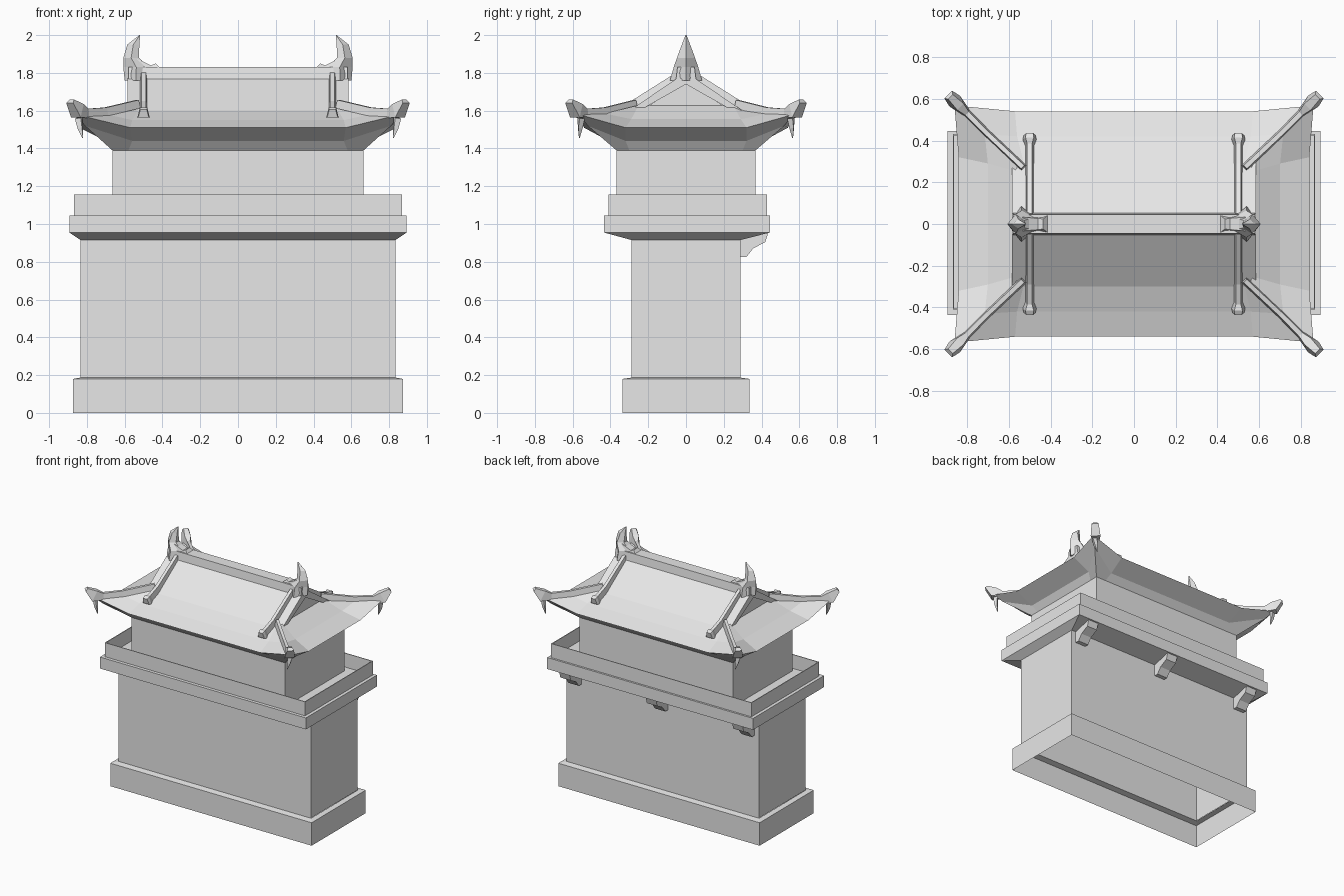
import bpy
import bmesh
from mathutils import Vector

cube = bpy.data.objects.get("Cube")
if cube:
    bpy.data.objects.remove(cube, do_unlink=True)

stone = bpy.data.materials.new("grey_stone")
stone.use_nodes = True
GREY = (0.8, 0.8, 0.8, 1)
stone.diffuse_color = GREY
stone.node_tree.nodes["Principled BSDF"].inputs["Base Color"].default_value = GREY


def finish(name, bm, recalc=False):
    if recalc:
        bmesh.ops.recalc_face_normals(bm, faces=bm.faces)
    mesh = bpy.data.meshes.new(name)
    bm.to_mesh(mesh)
    bm.free()
    mesh.materials.append(stone)
    obj = bpy.data.objects.new(name, mesh)
    bpy.context.collection.objects.link(obj)
    return obj


def loft(name, rings, caps=False):
    """Skin a stack of rings; each ring is counter-clockwise from above."""
    bm = bmesh.new()
    rows = [[bm.verts.new(p) for p in ring] for ring in rings]
    n = len(rows[0])
    for a, b in zip(rows, rows[1:]):
        for i in range(n):
            j = (i + 1) % n
            bm.faces.new((a[i], a[j], b[j], b[i]))
    if caps:
        bm.faces.new(rows[0][::-1])
        bm.faces.new(rows[-1])
    return finish(name, bm, caps)


def rect(hx, hy, z, cy=0.0):
    return [(-hx, cy - hy, z), (hx, cy - hy, z), (hx, cy + hy, z), (-hx, cy + hy, z)]


def eave(side, corner, front):
    """Twelve-point ring mirrored from one quadrant."""
    q = [side, corner, front]

    def mir(sx, sy):
        return [(x * sx, y * sy, z) for x, y, z in q]
    return mir(1, 1) + mir(-1, 1)[::-1] + mir(-1, -1) + mir(1, -1)[::-1]


def prism(name, profile, x0, x1):
    """Extrude a (y, z) outline along x."""
    return loft(name, [[(x, y, z) for y, z in profile] for x in (x0, x1)], True)


def sweep(name, path, sx=1, sy=1):
    """Box section along a path of (x, y, z, half width, half height)."""
    pts = [Vector((x * sx, y * sy, z)) for x, y, z, w, h in path]
    rings = []
    for i, (p, s) in enumerate(zip(pts, path)):
        d = pts[min(i + 1, len(pts) - 1)] - pts[max(i - 1, 0)]
        side = Vector((-d.y, d.x, 0)).normalized()
        up = d.cross(side).normalized()
        w, h = side * s[3], up * s[4]
        rings.append([p - w - h, p + w - h, p + w * 0.6 + h, p - w * 0.6 + h])
    return loft(name, rings, True)


# Hollow plinth and lower walls
loft("plinth", [rect(0.873, 0.335, 0), rect(0.873, 0.335, 0.18), rect(0.835, 0.288, 0.187)])
loft("lower_walls", [rect(0.833, 0.288, 0.187), rect(0.833, 0.288, 0.915)])

# Flared cornice and the parapet tray above it
loft("cornice", [rect(0.833, 0.288, 0.915), rect(0.893, 0.44, 0.955, 0.005),
                 rect(0.893, 0.44, 1.045, 0.005), rect(0.868, 0.42, 1.045, 0.01)])
loft("parapet", [rect(0.868, 0.42, 1.045, 0.01), rect(0.868, 0.42, 1.155, 0.01),
                 rect(0.862, 0.414, 1.155, 0.01), rect(0.862, 0.414, 1.046, 0.01),
                 rect(0.665, 0.368, 1.046)])
loft("upper_walls", [rect(0.665, 0.368, 1.046), rect(0.665, 0.368, 1.39)])

# Brackets under the back of the cornice
bracket = [(0.28, 0.825), (0.32, 0.825), (0.355, 0.87), (0.42, 0.905), (0.435, 0.953), (0.28, 0.93)]
for label, x in (("right", -0.75), ("middle", 0), ("left", 0.75)):
    prism("bracket_" + label, bracket, x - 0.045, x + 0.045)

# Lower roof skirt: soffit, sloping fascia, sagging tiles
loft("roof_skirt", [
    eave((0.665, 0.3, 1.39), (0.665, 0.368, 1.39), (0.58, 0.368, 1.39)),
    eave((0.70, 0.32, 1.44), (0.81, 0.52, 1.52), (0.56, 0.41, 1.44)),
    eave((0.84, 0.32, 1.51), (0.86, 0.568, 1.58), (0.57, 0.54, 1.51)),
    eave((0.70, 0.29, 1.555), (0.715, 0.43, 1.585), (0.56, 0.42, 1.55)),
    eave((0.56, 0.25, 1.63), (0.56, 0.295, 1.61), (0.53, 0.30, 1.60))])

# Upper gabled roof with recessed end walls
prism("gable_roof", [(0.3, 1.60), (0.05, 1.77), (-0.05, 1.77), (-0.3, 1.60),
                     (-0.3, 1.57), (0, 1.74), (0.3, 1.57)], -0.585, 0.585)
prism("gable_walls", [(0.3, 1.565), (0, 1.745), (-0.3, 1.565)], -0.565, 0.565)

# Main ridge
prism("main_ridge", [(0.055, 1.75), (0.045, 1.83), (-0.045, 1.83), (-0.055, 1.75)], -0.58, 0.58)

# Ornaments, descending ridges and hip ridges, mirrored to every end
horn = [(0.48, 0.60, 0.085, 1.76), (0.47, 0.607, 0.065, 1.83), (0.525, 0.607, 0.048, 1.88),
        (0.522, 0.586, 0.022, 1.95), (0.518, 0.522, 0.003, 2.0)]
for sx, lr in ((1, "left"), (-1, "right")):
    rings = []
    for inner, outer, hy, z in horn:
        mid = (inner + outer) / 2
        rings.append([(sx * inner, -hy * 0.4, z), (sx * mid, -hy, z), (sx * outer, 0, z),
                      (sx * mid, hy, z), (sx * inner, hy * 0.4, z)])
    loft("ridge_horn_" + lr, rings, True)
    sweep("ridge_snout_" + lr, [(0.54, 0, 1.82, 0.055, 0.055), (0.455, 0, 1.81, 0.045, 0.03),
                                (0.425, 0, 1.84, 0.04, 0.014)], sx)
    for sy, fb in ((1, "back"), (-1, "front")):
        tag = fb + "_" + lr
        sweep("descending_ridge_" + tag,
              [(0.5, 0.04, 1.785, 0.02, 0.02), (0.5, 0.28, 1.632, 0.02, 0.022),
               (0.5, 0.38, 1.595, 0.02, 0.022), (0.5, 0.41, 1.59, 0.033, 0.028),
               (0.5, 0.43, 1.585, 0.028, 0.022)], sx, sy)
        sweep("hip_ridge_" + tag,
              [(0.53, 0.27, 1.635, 0.018, 0.022), (0.70, 0.43, 1.595, 0.018, 0.022),
               (0.80, 0.53, 1.585, 0.02, 0.025), (0.845, 0.575, 1.60, 0.036, 0.04),
               (0.885, 0.615, 1.65, 0.026, 0.012)], sx, sy)
        sweep("corner_hook_" + tag,
              [(0.842, 0.558, 1.56, 0.016, 0.016), (0.835, 0.562, 1.51, 0.012, 0.012),
               (0.822, 0.565, 1.455, 0.002, 0.002)], sx, sy)
